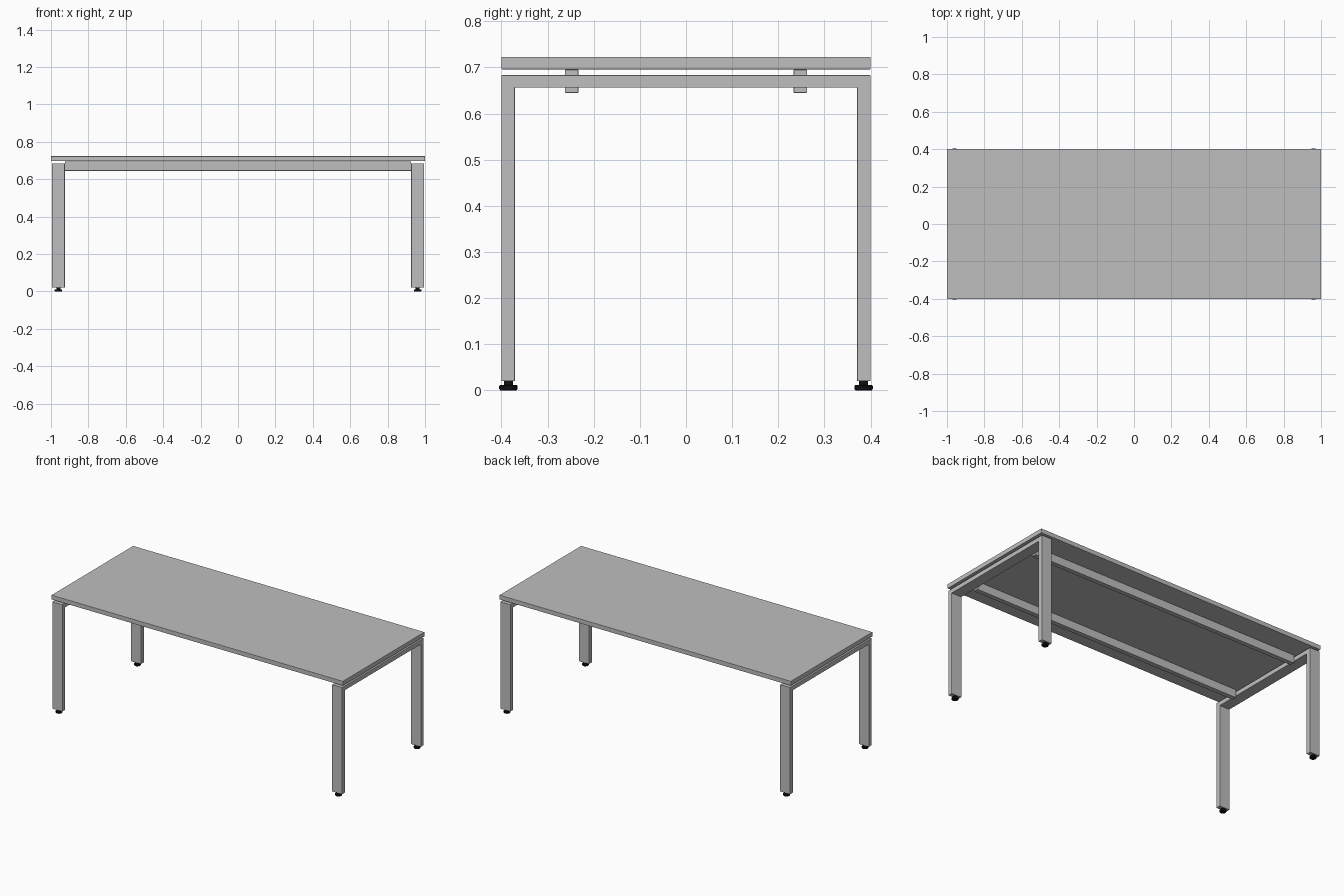
import bpy, bmesh, math

cube = bpy.data.objects.get("Cube")
if cube:
    bpy.data.objects.remove(cube, do_unlink=True)


def material(name, value):
    m = bpy.data.materials.new(name)
    m.use_nodes = True
    color = (value, value, value, 1)
    m.diffuse_color = color
    m.node_tree.nodes["Principled BSDF"].inputs["Base Color"].default_value = color
    return m


GREY = material("light grey", 0.52)
BLACK = material("black", 0.006)


def finish(name, bm, mat, bevel=0.0):
    bmesh.ops.recalc_face_normals(bm, faces=bm.faces)
    mesh = bpy.data.meshes.new(name)
    bm.to_mesh(mesh)
    bm.free()
    mesh.materials.append(mat)
    ob = bpy.data.objects.new(name, mesh)
    bpy.context.collection.objects.link(ob)
    if bevel:
        mod = ob.modifiers.new("soft edges", "BEVEL")
        mod.width = bevel
        mod.segments = 2
    return ob


def extrude_x(name, profile, x0, x1, mat, bevel):
    """Extrude a closed (y, z) profile from x0 to x1."""
    bm = bmesh.new()
    face = bm.faces.new([bm.verts.new((x0, y, z)) for y, z in profile])
    out = bmesh.ops.extrude_face_region(bm, geom=[face])
    verts = [v for v in out["geom"] if isinstance(v, bmesh.types.BMVert)]
    bmesh.ops.translate(bm, verts=verts, vec=(x1 - x0, 0, 0))
    return finish(name, bm, mat, bevel)


def rect(y0, y1, z0, z1):
    return [(y0, z0), (y1, z0), (y1, z1), (y0, z1)]


def lathe(name, profile, x, y, mat):
    """Spin an (r, z) profile around a vertical axis at x, y."""
    bm = bmesh.new()
    verts = [bm.verts.new((x + r, y, z)) for r, z in profile]
    edges = [bm.edges.new(pair) for pair in zip(verts, verts[1:])]
    bmesh.ops.spin(bm, geom=verts + edges, cent=(x, y, 0), axis=(0, 0, 1),
                   angle=math.tau, steps=24, use_duplicate=False)
    bmesh.ops.remove_doubles(bm, verts=bm.verts, dist=0.0001)
    ob = finish(name, bm, mat)
    bpy.ops.object.select_all(action="DESELECT")
    ob.select_set(True)
    bpy.context.view_layer.objects.active = ob
    bpy.ops.object.shade_smooth_by_angle(angle=math.radians(35))


# Table top
extrude_x("table_top", rect(-0.4, 0.4, 0.696, 0.723), -1, 1, GREY, 0.001)

# Leg frames: an upside-down U at each end
OUT, INN, FOOT, UNDER, TOP = 0.4, 0.371, 0.02, 0.656, 0.683
u_shape = [(-OUT, FOOT), (-INN, FOOT), (-INN, UNDER), (INN, UNDER),
           (INN, FOOT), (OUT, FOOT), (OUT, TOP), (-OUT, TOP)]
foot_shape = [(0, 0), (0.018, 0), (0.02, 0.003), (0.02, 0.009),
              (0.018, 0.011), (0.01, 0.011), (0.01, 0.021), (0, 0.021)]
for side, s in (("left", 1), ("right", -1)):
    x0, x1 = sorted((s * 0.926, s * 0.995))
    extrude_x(side + "_leg_frame", u_shape, x0, x1, GREY, 0.001)
    # Levelling feet
    for end, t in (("front", -1), ("back", 1)):
        lathe(f"{end}_{side}_foot", foot_shape, s * 0.96, t * 0.385, BLACK)

# Long support beams under the top
for end, t in (("front", -1), ("back", 1)):
    y = t * 0.248
    extrude_x(end + "_support_beam", rect(y - 0.0145, y + 0.0145, 0.645, 0.695),
              -0.926, 0.926, GREY, 0.001)
